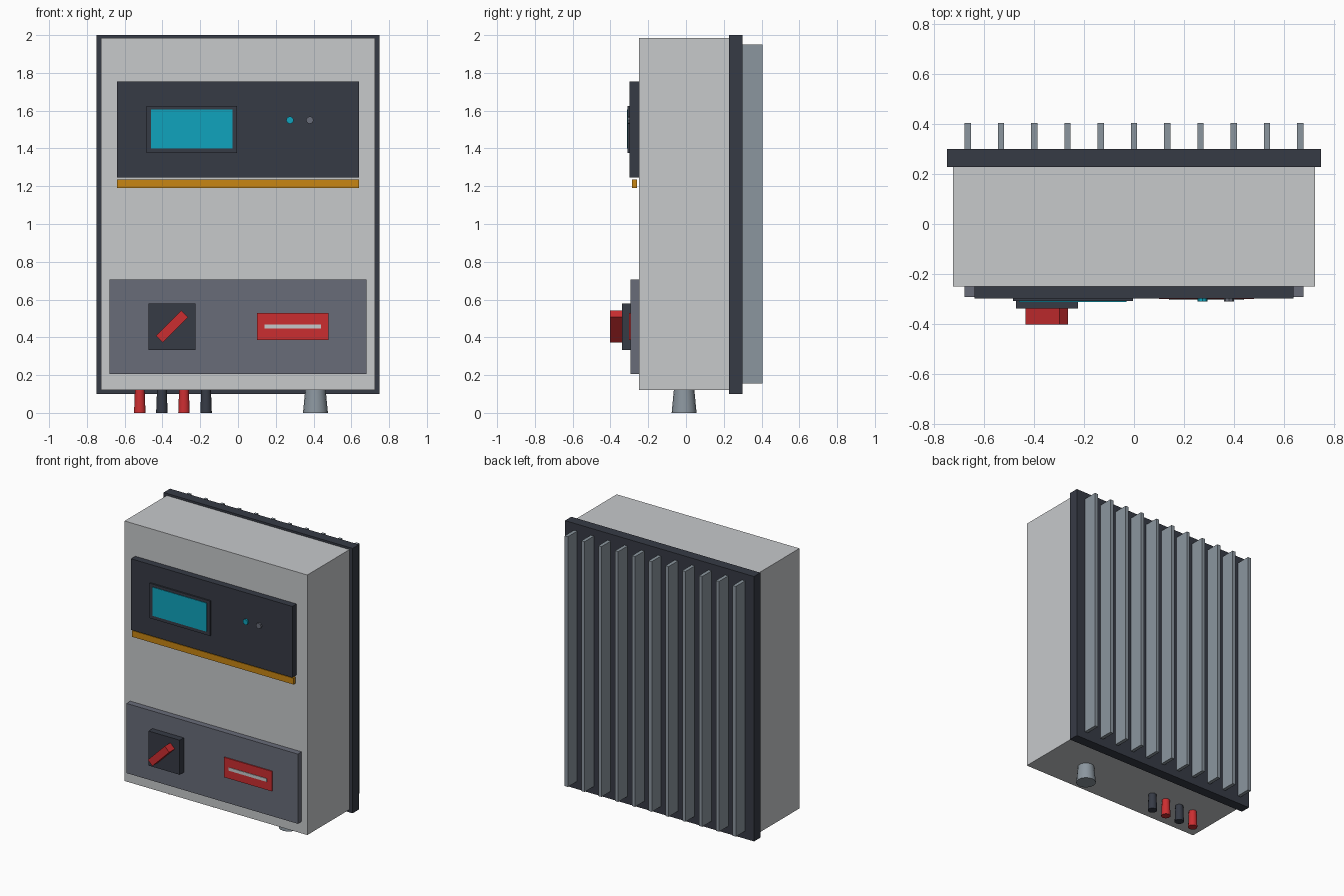
import bpy
import math

if "Cube" in bpy.data.objects:
    bpy.data.objects.remove(bpy.data.objects["Cube"], do_unlink=True)


def material(name, r, g, b):
    m = bpy.data.materials.new(name)
    m.use_nodes = True
    m.diffuse_color = (r, g, b, 1)
    bsdf = next(n for n in m.node_tree.nodes if n.type == 'BSDF_PRINCIPLED')
    bsdf.inputs["Base Color"].default_value = (r, g, b, 1)
    return m


light_grey = material("light_grey", 0.57, 0.585, 0.6)
charcoal = material("charcoal", 0.037, 0.043, 0.06)
slate = material("slate_grey", 0.14, 0.15, 0.19)
steel = material("steel_grey", 0.26, 0.305, 0.345)
amber = material("amber", 0.58, 0.24, 0.006)
cyan = material("cyan", 0.005, 0.37, 0.51)
red = material("red", 0.6, 0.027, 0.03)


def finish(name, mat):
    ob = bpy.context.object
    ob.name = name
    ob.data.materials.append(mat)
    return ob


def box(name, mat, x, y, z):
    """Box from (low, high) pairs along each axis."""
    bpy.ops.mesh.primitive_cube_add(size=1, location=[sum(p) / 2 for p in (x, y, z)])
    ob = finish(name, mat)
    ob.scale = [p[1] - p[0] for p in (x, y, z)]
    bpy.ops.object.transform_apply(location=False, rotation=False, scale=True)
    return ob


def plug(name, mat, x, r_bottom, r_top, sides):
    """Tapered cable fitting below the case."""
    bpy.ops.mesh.primitive_cone_add(vertices=sides, radius1=r_bottom, radius2=r_top,
                                    depth=0.125, location=(x, -0.01, 0.0625))
    finish(name, mat)
    bpy.ops.object.shade_smooth_by_angle(angle=math.radians(40))


# Case and rear heat sink
box("case", light_grey, (-0.725, 0.725), (-0.25, 0.228), (0.12, 1.985))
box("heat_sink_plate", charcoal, (-0.75, 0.75), (0.228, 0.3), (0.1, 2.0))
for i in range(11):
    x = (i - 5) * 0.1333
    box(f"cooling_fin_{i + 1}", steel, (x - 0.0125, x + 0.0125), (0.3, 0.405), (0.155, 1.95))

# Display panel with screen, lamps and trim
box("display_panel", charcoal, (-0.64, 0.64), (-0.298, -0.25), (1.245, 1.755))
box("screen_bezel", charcoal, (-0.485, -0.005), (-0.309, -0.298), (1.375, 1.625))
box("screen", cyan, (-0.46, -0.03), (-0.313, -0.309), (1.4, 1.605))
for name, mat, x in (("active_lamp", cyan, 0.275), ("idle_lamp", slate, 0.38)):
    bpy.ops.mesh.primitive_cylinder_add(vertices=8, radius=0.02, depth=0.014,
                                        location=(x, -0.304, 1.55),
                                        rotation=(math.pi / 2, 0, 0))
    finish(name, mat)
box("trim_strip", amber, (-0.64, 0.64), (-0.285, -0.26), (1.19, 1.235))

# Control panel with rotary switch and warning plate
box("control_panel", slate, (-0.68, 0.68), (-0.293, -0.25), (0.205, 0.705))
box("switch_base", charcoal, (-0.473, -0.225), (-0.339, -0.293), (0.332, 0.58))
handle = box("switch_handle", red, (-0.444, -0.254), (-0.402, -0.339), (0.432, 0.482))
handle.rotation_euler.y = -math.pi / 4
box("warning_plate", red, (0.1, 0.48), (-0.301, -0.293), (0.387, 0.53))
box("warning_stripe", light_grey, (0.14, 0.44), (-0.305, -0.301), (0.446, 0.469))

# Cable fittings under the case
for i in range(4):
    plug(f"terminal_{i + 1}", charcoal if i % 2 else red, -0.52 + i * 0.117, 0.032, 0.027, 10)
plug("cable_gland", steel, 0.41, 0.066, 0.054, 16)
